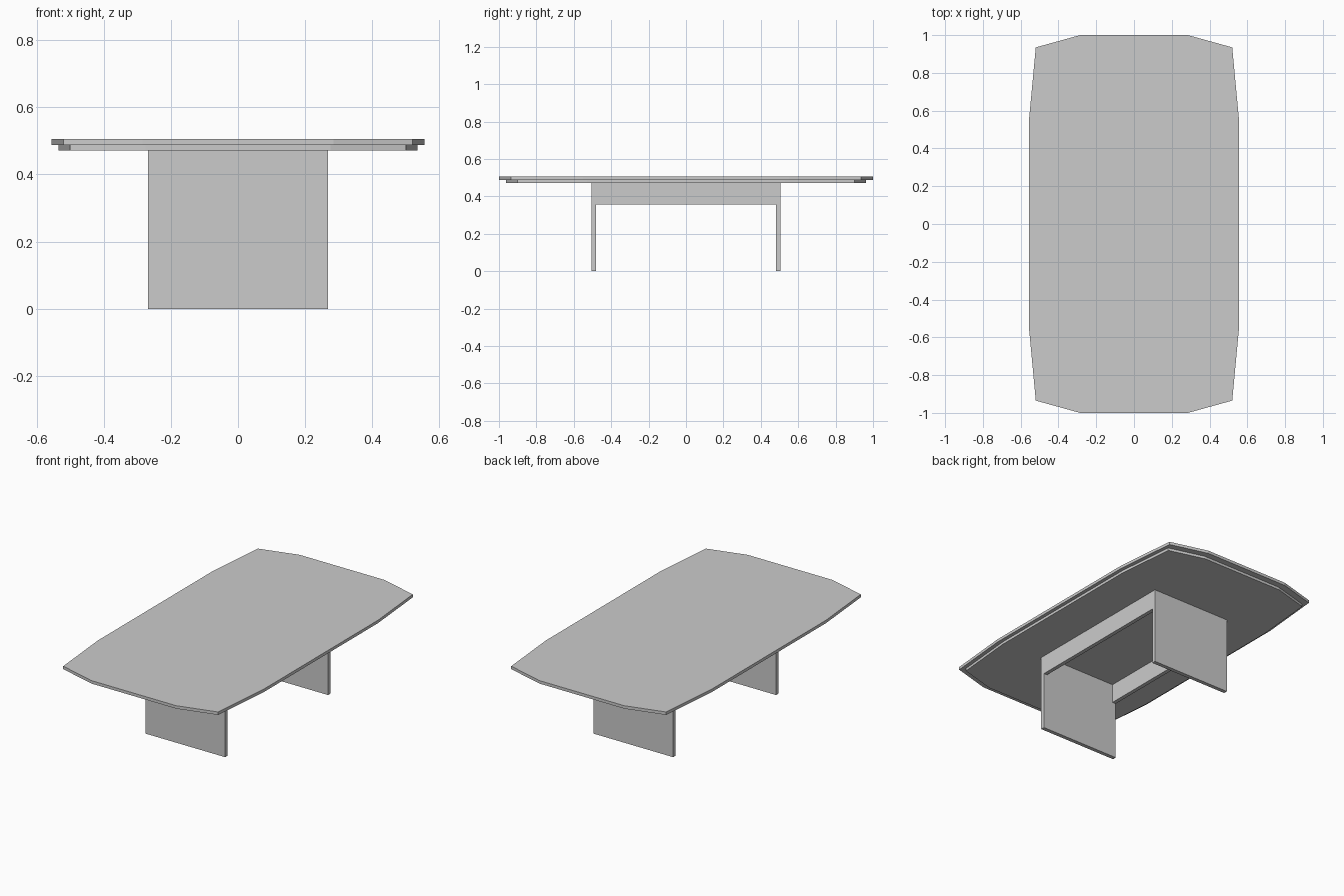
import bpy, bmesh

if "Cube" in bpy.data.objects:
    bpy.data.objects.remove(bpy.data.objects["Cube"])


def slab(name, quarter, z0, z1):
    # Mirror a quarter outline into a closed ring, then extrude it
    q = quarter
    ring = (q + [(-x, y) for x, y in reversed(q)]
            + [(-x, -y) for x, y in q] + [(x, -y) for x, y in reversed(q)])
    bm = bmesh.new()
    face = bm.faces.new([bm.verts.new((x, y, z0)) for x, y in ring])
    ext = bmesh.ops.extrude_face_region(bm, geom=[face], use_keep_orig=True)
    verts = [g for g in ext["geom"] if isinstance(g, bmesh.types.BMVert)]
    bmesh.ops.translate(bm, verts=verts, vec=(0, 0, z1 - z0))
    bmesh.ops.recalc_face_normals(bm, faces=bm.faces[:])
    mesh = bpy.data.meshes.new(name)
    bm.to_mesh(mesh)
    bm.free()
    obj = bpy.data.objects.new(name, mesh)
    bpy.context.collection.objects.link(obj)
    return obj


def box(name, x0, x1, y0, y1, z0, z1):
    bpy.ops.mesh.primitive_cube_add(
        size=1, location=((x0 + x1) / 2, (y0 + y1) / 2, (z0 + z1) / 2))
    obj = bpy.context.object
    obj.name = name
    obj.scale = (x1 - x0, y1 - y0, z1 - z0)
    return obj


# Faceted boat-shaped table top and the smaller slab under it
slab("table_top", [(0.556, 0.55), (0.52, 0.935), (0.285, 1.0)], 0.488, 0.506)
slab("under_top", [(0.534, 0.53), (0.50, 0.90), (0.275, 0.962)], 0.472, 0.488)

# Panel legs at the ends and aprons joining them along the sides
W, L, T, H = 0.268, 0.506, 0.024, 0.472
for s, end, side in ((-1, "front", "left"), (1, "back", "right")):
    y0, y1 = sorted((s * L, s * (L - T)))
    box(end + "_leg", -W, W, y0, y1, 0, H)
    x0, x1 = sorted((s * W, s * (W - T)))
    box(side + "_apron", x0, x1, -(L - T), L - T, 0.356, H)
